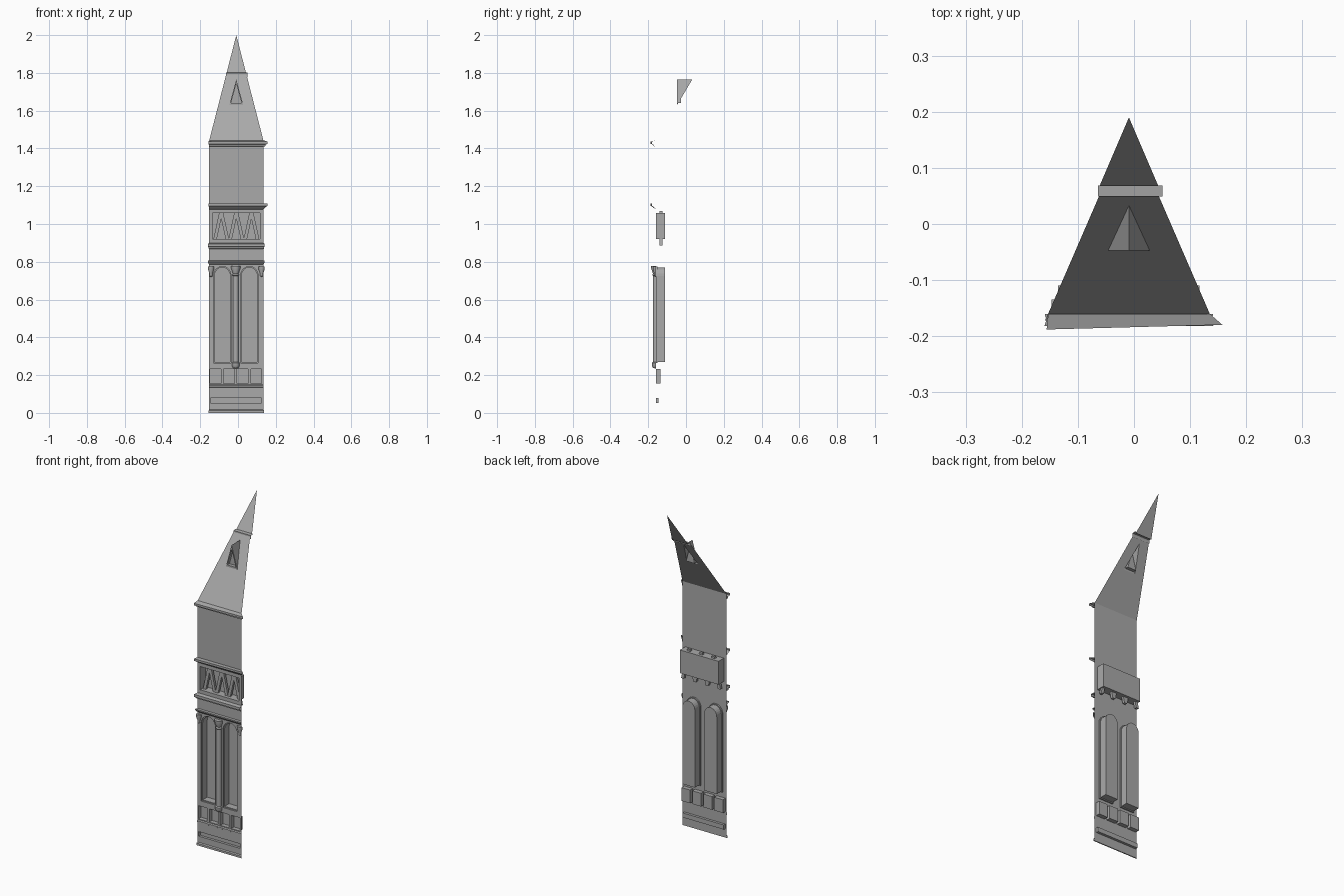
import bpy, bmesh, math
from mathutils import Vector

if "Cube" in bpy.data.objects:
    bpy.data.objects.remove(bpy.data.objects["Cube"])

stone = bpy.data.materials.new("grey stone")
stone.use_nodes = True
GREY = (0.4, 0.4, 0.4, 1)
stone.diffuse_color = GREY
stone.node_tree.nodes["Principled BSDF"].inputs["Base Color"].default_value = GREY

L, R, WALL = -0.153, 0.135, -0.16      # wall edges and wall plane
MID = (L + R) / 2
EAVES, BREAK = 1.44, 1.795             # spire foot and spire ledge heights


def finish(name, bm, smooth=False):
    me = bpy.data.meshes.new(name)
    bm.to_mesh(me)
    bm.free()
    me.materials.append(stone)
    ob = bpy.data.objects.new(name, me)
    bpy.context.collection.objects.link(ob)
    if smooth:
        bpy.context.view_layer.objects.active = ob
        ob.select_set(True)
        bpy.ops.object.shade_smooth_by_angle(angle=math.radians(35))
        ob.select_set(False)
    return ob


def flat(x, z):
    return Vector((x, WALL, z))


def slope(x, z):
    return Vector((x, WALL + 0.594 * (z - EAVES), z))


def rect(x0, x1, z0, z1):
    return [(x0, z0), (x1, z0), (x1, z1), (x0, z1)]


def arch(cx, r, z0, spring):
    steps = 12
    top = [(cx + r * math.cos(math.pi * i / steps), spring + 1.1 * r * math.sin(math.pi * i / steps))
           for i in range(steps + 1)]
    return [(cx - r, z0), (cx + r, z0)] + top


def sheet(name, outer, holes, place):
    """Thin surface with openings."""
    bm = bmesh.new()
    for loop in [outer] + holes:
        vs = [bm.verts.new(place(*p)) for p in loop]
        for a, b in zip(vs, vs[1:] + vs[:1]):
            bm.edges.new((a, b))
    bmesh.ops.triangle_fill(bm, use_beauty=True, edges=bm.edges[:], normal=(0, -1, 0))
    return finish(name, bm)


def niche(name, loops, depths):
    """Recess through successive loops, closed at the last one."""
    bm = bmesh.new()
    rings = [[bm.verts.new((x, y, z)) for x, z in lp] for lp, y in zip(loops, depths)]
    n = len(rings[0])
    for a, b in zip(rings, rings[1:]):
        for i in range(n):
            j = (i + 1) % n
            bm.faces.new((a[i], a[j], b[j], b[i]))
    bm.faces.new(rings[-1])
    return finish(name, bm)


def mould(name, profile, left=0.0, right=0.0, skew=0.0, x0=L, x1=R, y=WALL):
    """Profile of (projection, z) run along x, with mitred ends."""
    bm = bmesh.new()
    rows = [(bm.verts.new((x0 - o * left, y - o, z)),
             bm.verts.new((x1 + o * right, y - o + skew * o, z))) for o, z in profile]
    for a, b in zip(rows, rows[1:]):
        bm.faces.new((a[0], a[1], b[1], b[0]))
    return finish(name, bm)


def half_lathe(name, x, profile, steps=10):
    """Half-round shaft standing out from the wall."""
    bm = bmesh.new()
    rows = [[bm.verts.new((x + r * math.cos(math.pi * i / steps), WALL - r * math.sin(math.pi * i / steps), z))
             for i in range(steps + 1)] for r, z in profile]
    for a, b in zip(rows, rows[1:]):
        for i in range(steps):
            bm.faces.new((a[i], a[i + 1], b[i + 1], b[i]))
    bmesh.ops.remove_doubles(bm, verts=bm.verts[:], dist=1e-5)
    return finish(name, bm, smooth=True)


# Recesses in the wall
openings = []


def recess(name, loops, depths):
    openings.append(loops[0])
    niche(name, loops, depths)


recess("plinth_slot", [rect(-0.145, 0.125, 0.053, 0.08)] * 2, [WALL, -0.145])
for i in range(4):
    x = -0.147 + i * 0.0715
    recess(f"square_niche_{i + 1}", [rect(x, x + 0.057, 0.155, 0.233)] * 2, [WALL, -0.135])
for side, cx in (("right", -0.083), ("left", 0.06)):
    outer, inner = arch(cx, 0.046, 0.265, 0.725), arch(cx, 0.041, 0.27, 0.725)
    recess(f"arched_window_{side}", [outer, outer, inner, inner], [WALL, -0.152, -0.152, -0.11])
recess("lattice_panel", [rect(-0.135, 0.117, 0.92, 1.057)] * 2, [WALL, -0.11])

# Wall sheet
sheet("wall", rect(L, R, 0, EAVES), openings, flat)

# Zigzag lattice inside the panel
bm = bmesh.new()
points = [Vector((-0.129 + i * 0.04, 0, 0.885 if i % 2 == 0 else 1.068)) for i in range(7)]
for a, b in zip(points, points[1:]):
    w = Vector((0.009, 0, 0))
    ring = [[bm.verts.new(p + Vector((0, y, 0))) for p in (a - w, a + w, b + w, b - w)] for y in (-0.14, -0.125)]
    bm.faces.new(ring[0])
    bm.faces.new(ring[1][::-1])
    for i in range(4):
        j = (i + 1) % 4
        bm.faces.new((ring[0][j], ring[0][i], ring[1][i], ring[1][j]))
bmesh.ops.recalc_face_normals(bm, faces=bm.faces[:])
finish("zigzag_lattice", bm)

# Centre shaft with corbel and capital, and corner capitals
half_lathe("centre_column", -0.012, [(0, 0.235), (0.014, 0.238), (0.021, 0.25), (0.021, 0.265), (0.015, 0.27),
                                     (0.015, 0.725), (0.019, 0.73), (0.015, 0.738), (0.024, 0.765),
                                     (0.024, 0.777), (0, 0.777)])
for side, x in (("right", -0.143), ("left", 0.125)):
    half_lathe(f"corner_capital_{side}", x, [(0, 0.72), (0.008, 0.724), (0.008, 0.738), (0.016, 0.76),
                                             (0.016, 0.775), (0, 0.775)])

# Horizontal mouldings
mould("base_mould", [(0, 0), (0.006, 0), (0.006, 0.012), (0, 0.017)], 0.5, 0.5)
mould("plinth_mould", [(0, 0.135), (0.005, 0.138), (0.005, 0.145), (0, 0.15)])
mould("column_mould", [(0, 0.785), (0.006, 0.79), (0.012, 0.798), (0.012, 0.805), (0, 0.807)], 0.5, 0.5)
mould("panel_sill", [(0, 0.868), (0.012, 0.87), (0.012, 0.878), (0.022, 0.88), (0.022, 0.895), (0, 0.899)], 0.3, 0.3)
mould("panel_cornice", [(0, 1.078), (0.01, 1.085), (0.02, 1.093), (0.028, 1.096), (0.028, 1.108), (0, 1.108)],
      0.1, 0.8, 0.3)
mould("eaves_cornice", [(0, 1.41), (0.012, 1.412), (0.012, 1.42), (0.028, 1.424), (0.028, 1.436), (0, 1.443)],
      0.1, 0.8, 0.3)

# Spire
half = (R - L) / 2 * (2 - BREAK) / (2 - EAVES)
gable = [(MID - 0.037, 1.63), (MID + 0.037, 1.63), (MID, 1.765)]
sheet("spire_lower", [(L, EAVES), (R, EAVES), (MID + half, BREAK), (MID - half, BREAK)], [gable], slope)
bm = bmesh.new()
bm.faces.new([bm.verts.new(p) for p in ((MID - half, 0.067, BREAK), (MID + half, 0.067, BREAK), (MID, 0.19, 2))])
finish("spire_tip", bm)
mould("spire_ledge", [(0.02, BREAK - 0.016), (0.02, BREAK + 0.005), (0, BREAK + 0.007)],
      x0=MID - half - 0.002, x1=MID + half + 0.007, y=0.069)

# Dormer: two roof slopes with a recessed gable
front = slope(*gable[0]).y
bm = bmesh.new()
ridge = [bm.verts.new((MID, y, gable[2][1])) for y in (front, slope(*gable[2]).y)]
for x, z in gable[:2]:
    bm.faces.new((ridge[0], ridge[1], bm.verts.new((x, front, z))))
finish("dormer_roof", bm)
centre = (MID, 1.672)
inner = [(c + (x - c) * 0.75, k + (z - k) * 0.75) for x, z in gable for c, k in [centre]]
niche("dormer_gable", [gable, inner, inner], [front, front, front + 0.02])
